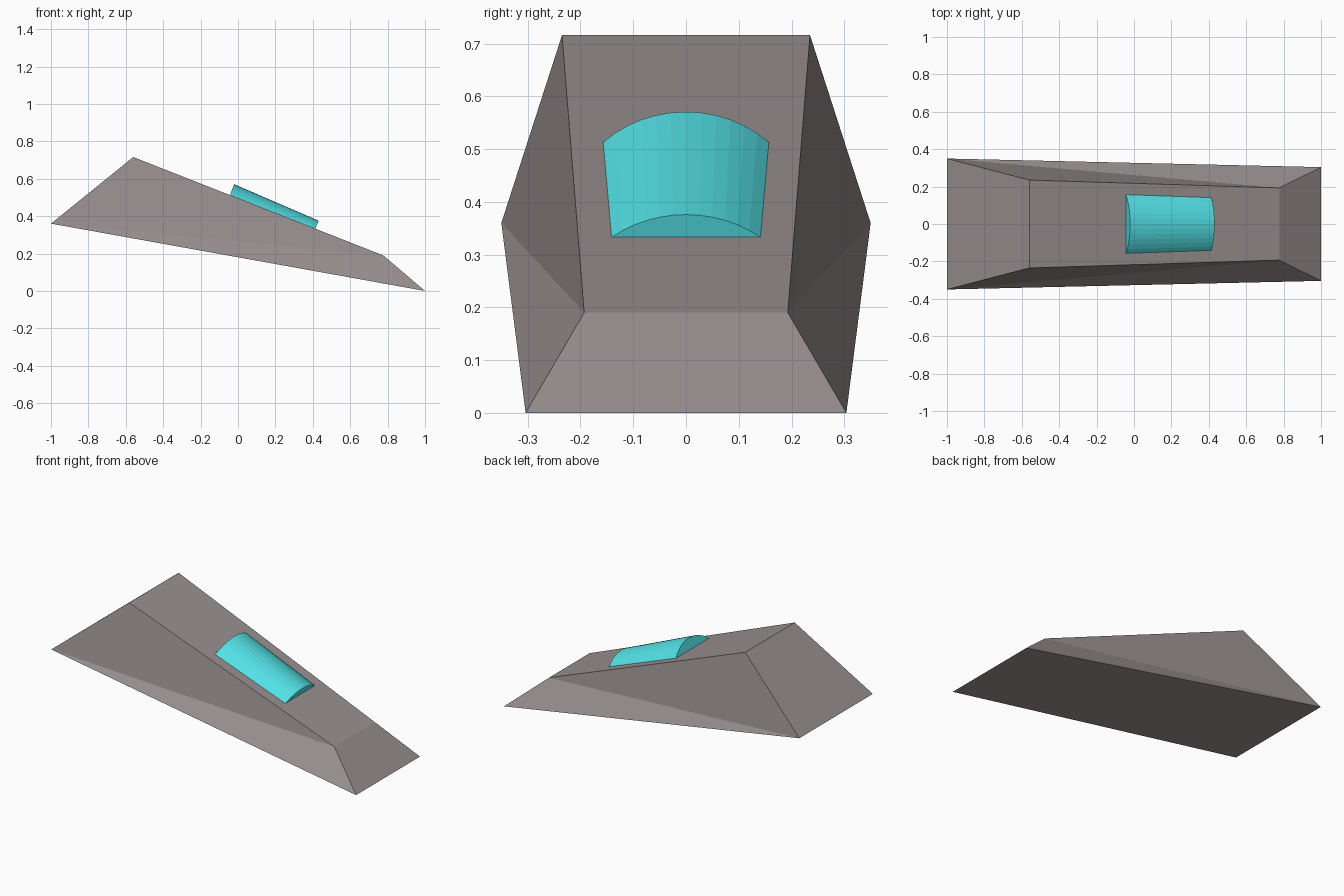
import bpy, bmesh, math
from mathutils import Vector

if "Cube" in bpy.data.objects:
    bpy.data.objects.remove(bpy.data.objects["Cube"])


def material(name, srgb):
    m = bpy.data.materials.new(name)
    lin = [((c + 0.055) / 1.055) ** 2.4 for c in srgb]
    m.diffuse_color = (*lin, 1)
    m.use_nodes = True
    m.node_tree.nodes["Principled BSDF"].inputs["Base Color"].default_value = m.diffuse_color
    return m


def make_object(name, bm, mat):
    bmesh.ops.recalc_face_normals(bm, faces=bm.faces)
    mesh = bpy.data.meshes.new(name)
    bm.to_mesh(mesh)
    bm.free()
    mesh.materials.append(mat)
    ob = bpy.data.objects.new(name, mesh)
    bpy.context.collection.objects.link(ob)
    return ob


grey = material("warm grey", (0.60, 0.565, 0.565))
cyan = material("cyan", (0.33, 0.89, 0.91))

# Wedge hull: side profile as (x, half width, z), mirrored in y
profile = [(-1, 0.35, 0.36), (-0.56, 0.235, 0.716), (0.777, 0.193, 0.19), (1, 0.304, 0)]
bm = bmesh.new()
left = [bm.verts.new((x, -w, z)) for x, w, z in profile]
right = [bm.verts.new((x, w, z)) for x, w, z in profile]
for i in range(4):
    j = (i + 1) % 4
    bm.faces.new((left[i], left[j], right[j], right[i]))
for s in (left, right):  # twisted sides, creased from rear bottom to front top
    bm.faces.new((s[0], s[1], s[2]))
    bm.faces.new((s[0], s[2], s[3]))
make_object("hull", bm, grey)

# Canopy: tapered arched shell lying on the sloped deck
SEGMENTS = 12
up = Vector((0.366, 0, 0.931))


def arch(bm, x, z, half, rise):
    a = 2 * math.atan(rise / half)
    r = half / math.sin(a)
    verts = []
    for i in range(SEGMENTS + 1):
        t = -a + 2 * a * i / SEGMENTS
        h = r * (math.cos(t) - math.cos(a))
        verts.append(bm.verts.new(Vector((x, r * math.sin(t), z)) + up * h))
    return verts


bm = bmesh.new()
back = arch(bm, -0.043, 0.513, 0.157, 0.062)
front = arch(bm, 0.414, 0.333, 0.141, 0.046)
for i in range(SEGMENTS):
    bm.faces.new((back[i], back[i + 1], front[i + 1], front[i]))
bm.faces.new(back)
bm.faces.new(front)
bm.faces.new((back[0], back[-1], front[-1], front[0]))
make_object("canopy", bm, cyan)
